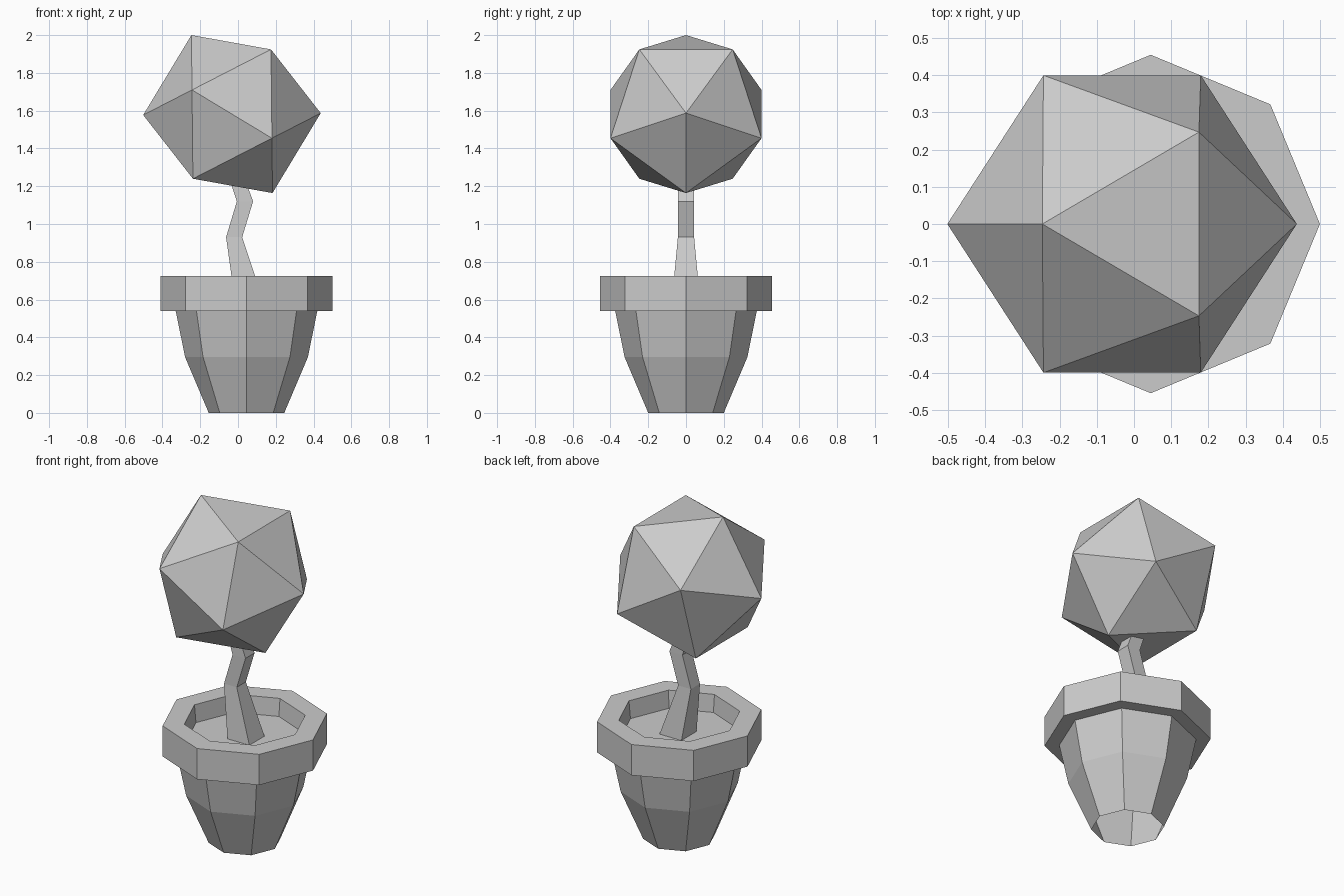
import bpy, bmesh
from math import cos, sin, pi, radians

cube = bpy.data.objects.get("Cube")
if cube:
    bpy.data.objects.remove(cube, do_unlink=True)

grey = bpy.data.materials.new("plain grey")
grey.use_nodes = True
grey.diffuse_color = (0.6, 0.6, 0.6, 1)
grey.node_tree.nodes["Principled BSDF"].inputs["Base Color"].default_value = (0.6, 0.6, 0.6, 1)


def finish(name, bm):
    """Turn a bmesh into a named, flat-shaded object."""
    mesh = bpy.data.meshes.new(name)
    bm.to_mesh(mesh)
    bm.free()
    mesh.materials.append(grey)
    obj = bpy.data.objects.new(name, mesh)
    bpy.context.collection.objects.link(obj)
    return obj


def skin(bm, rings):
    """Join rings of points, listed bottom to top, with quads."""
    loops = [[bm.verts.new(p) for p in ring] for ring in rings]
    for low, high in zip(loops, loops[1:]):
        for i in range(len(low)):
            j = (i + 1) % len(low)
            bm.faces.new((low[i], low[j], high[j], high[i]))
    return loops


def octagon(r, z):
    return [(POT_X + r * cos(i * pi / 4), r * sin(i * pi / 4), z) for i in range(8)]


# Pot: open-bottomed octagonal shell, thick rim and recessed soil
POT_X = 0.045
bm = bmesh.new()
profile = [(0.2, 0), (0.325, 0.295), (0.375, 0.54), (0.455, 0.54),
           (0.455, 0.725), (0.335, 0.725), (0.325, 0.62)]
loops = skin(bm, [octagon(r, z) for r, z in profile])
bm.faces.new(loops[-1])
finish("pot", bm)

# Trunk: crooked square stem given as (left, right, half depth, height)
bm = bmesh.new()
stem = [(-0.02, 0.126, 0.072, 0.62), (-0.063, 0.022, 0.043, 0.93),
        (-0.006, 0.08, 0.043, 1.12), (-0.06, 0.02, 0.04, 1.28)]
loops = skin(bm, [[(a, -d, z), (b, -d, z), (b, d, z), (a, d, z)] for a, b, d, z in stem])
bm.faces.new(loops[-1])
finish("trunk", bm)

# Foliage: tilted icosahedron
bm = bmesh.new()
bmesh.ops.create_icosphere(bm, subdivisions=1, radius=0.47)
foliage = finish("foliage", bm)
foliage.location = (-0.032, 0, 1.582)
foliage.rotation_euler.y = radians(89.4)
